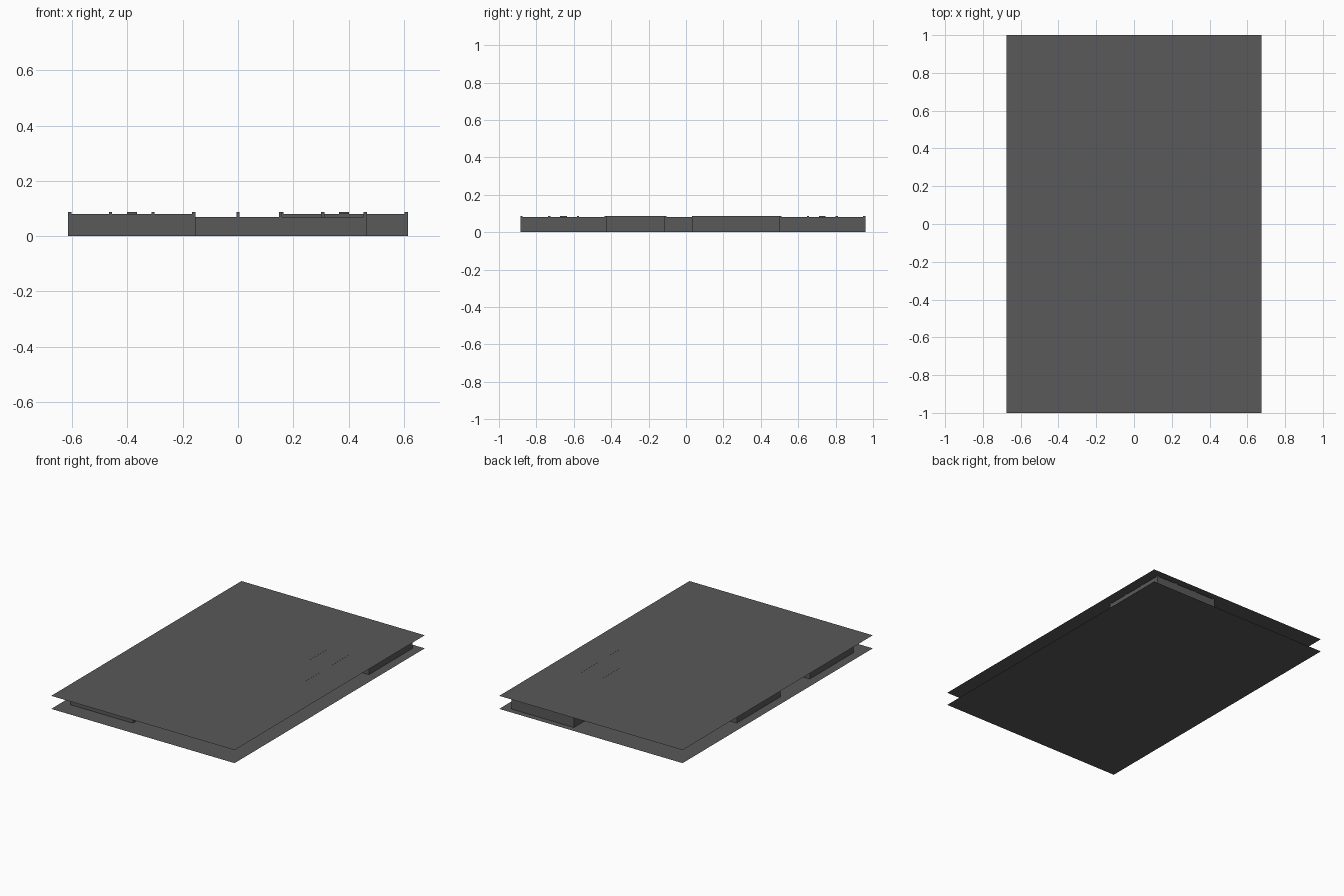
import bpy, bmesh

if "Cube" in bpy.data.objects:
    bpy.data.objects.remove(bpy.data.objects["Cube"])

P = 0.1537          # floor-plan cell size
X0, Y0 = -0.615, -0.885
TOP = 0.0868        # ceiling height
PANEL_H, LOW_H = 0.0805, 0.0695
T = 0.006           # wall panel thickness
POST = 0.012

grey = bpy.data.materials.new("dark grey")
grey.diffuse_color = (0.1, 0.1, 0.1, 1)
grey.use_nodes = True
grey.node_tree.nodes["Principled BSDF"].inputs["Base Color"].default_value = grey.diffuse_color


def box(bm, x0, x1, y0, y1, z0, z1):
    vs = bmesh.ops.create_cube(bm, size=1)["verts"]
    for v in vs:
        v.co.x = x0 if v.co.x < 0 else x1
        v.co.y = y0 if v.co.y < 0 else y1
        v.co.z = z0 if v.co.z < 0 else z1


def finish(name, bm):
    me = bpy.data.meshes.new(name)
    bm.to_mesh(me)
    bm.free()
    me.materials.append(grey)
    ob = bpy.data.objects.new(name, me)
    bpy.context.collection.objects.link(ob)
    return ob


def sheet(name, z):
    bm = bmesh.new()
    bmesh.ops.create_grid(bm, x_segments=1, y_segments=1, size=1)
    for v in bm.verts:
        v.co.x *= 0.675
        v.co.z = z
    finish(name, bm)


def gx(i):
    return X0 + i * P


def gy(j):
    return Y0 + j * P


def room(name, ci, cj, doors):
    """3 x 3 cell room; doors lists sides whose middle panel is left open."""
    x0, x1, y0, y1 = gx(ci), gx(ci + 3), gy(cj), gy(cj + 3)
    walls, posts = bmesh.new(), bmesh.new()
    for k in range(3):
        a, b = k * P, (k + 1) * P
        spans = {"front": (x0 + a, x0 + b, y0, y0 + T),
                 "back": (x0 + a, x0 + b, y1 - T, y1),
                 "left": (x0, x0 + T, y0 + a, y0 + b),
                 "right": (x1 - T, x1, y0 + a, y0 + b)}
        for side, s in spans.items():
            if not (k == 1 and side in doors):
                box(walls, *s, 0, PANEL_H)
    # posts at every cell boundary, just inside the panels
    for i in range(4):
        for j in range(4):
            if i in (0, 3) or j in (0, 3):
                h = POST / 2
                px = min(max(gx(ci + i), x0 + h), x1 - h)
                py = min(max(gy(cj + j), y0 + h), y1 - h)
                box(posts, px - h, px + h, py - h, py + h, 0, TOP)
    finish(name + "_walls", walls)
    finish(name + "_posts", posts)
    # ceiling lamp in the centre of the room
    lamp = bmesh.new()
    cx, cy = (x0 + x1) / 2, (y0 + y1) / 2
    box(lamp, cx - 0.018, cx + 0.018, cy - 0.018, cy + 0.018, PANEL_H, TOP)
    finish(name + "_lamp", lamp)


def wall_y(bm, i, j0, j1, h):
    box(bm, gx(i) - T / 2, gx(i) + T / 2, gy(j0), gy(j1), 0, h)


def wall_x(bm, j, i0, i1, h):
    box(bm, gx(i0), gx(i1), gy(j) - T / 2, gy(j) + T / 2, 0, h)


# floor and ceiling
sheet("floor", 0)
sheet("ceiling", TOP)

# three rooms
room("front_room", 0, 0, ["back"])
room("middle_room", 0, 5, ["front", "right"])
room("back_room", 5, 9, ["front"])

# short corridor between front and middle rooms
bm = bmesh.new()
for i in (1, 2):
    wall_y(bm, i, 3, 5, TOP)
finish("short_corridor", bm)

# bent corridor from middle room to back room
bm = bmesh.new()
wall_x(bm, 6, 3, 7, LOW_H)
wall_x(bm, 7, 3, 6, LOW_H)
finish("long_corridor_cross_walls", bm)
bm = bmesh.new()
T = 0.002
wall_y(bm, 7, 6, 9, TOP + 0.0004)
wall_y(bm, 6, 7, 9, TOP + 0.0004)
finish("long_corridor_side_walls", bm)

# corridor posts
bm = bmesh.new()
h = POST / 2
for i, j in [(4, 6), (5, 6), (7, 6), (4, 7), (5, 7), (6, 7)]:
    box(bm, gx(i) - h, gx(i) + h, gy(j) - h, gy(j) + h, 0, TOP)
finish("corridor_posts", bm)
